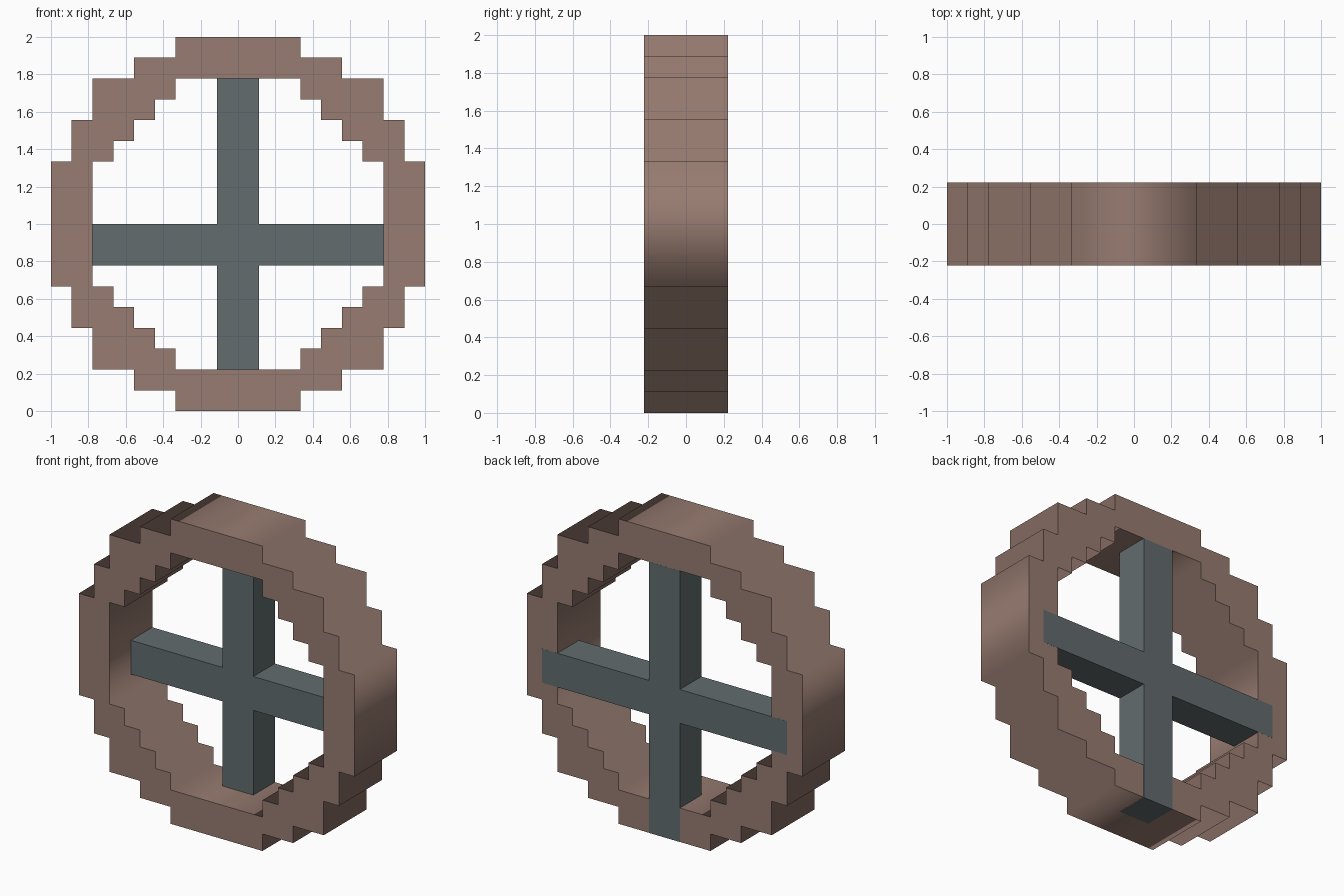
import bpy
from math import pi

if "Cube" in bpy.data.objects:
    bpy.data.objects.remove(bpy.data.objects["Cube"])

U = 1 / 9  # block grid size


def material(name, rgb):
    m = bpy.data.materials.new(name)
    m.diffuse_color = (*rgb, 1)
    m.use_nodes = True
    m.node_tree.nodes["Principled BSDF"].inputs["Base Color"].default_value = m.diffuse_color
    return m


def stepped_loop(steps):
    """Mirror a stepped quarter outline into a closed loop around the centre."""
    right = steps + [(x, -z) for x, z in reversed(steps)]
    return right + [(-x, z) for x, z in reversed(right)]


# Stepped rim: outer and inner outlines, filled and extruded
outer = [(3, 9), (3, 8), (5, 8), (5, 7), (7, 7), (7, 5), (8, 5), (8, 3), (9, 3)]
inner = [(3, 7), (3, 6), (4, 6), (4, 5), (5, 5), (5, 4), (6, 4), (6, 3), (7, 3)]
curve = bpy.data.curves.new("rim", "CURVE")
curve.dimensions = "2D"
curve.fill_mode = "BOTH"
curve.extrude = 2 * U
for steps in (outer, inner):
    pts = stepped_loop(steps)
    sp = curve.splines.new("POLY")
    sp.points.add(len(pts) - 1)
    for p, (x, z) in zip(sp.points, pts):
        p.co = (x * U, z * U, 0, 1)
    sp.use_cyclic_u = True
rim = bpy.data.objects.new("rim", curve)
bpy.context.collection.objects.link(rim)
rim.location.z = 1
rim.rotation_euler.x = pi / 2
bpy.context.view_layer.objects.active = rim
rim.select_set(True)
bpy.ops.object.convert(target="MESH")
rim.data.materials.clear()
rim.data.materials.append(material("brown", (0.31, 0.2, 0.165)))

# Cross: a plus-shaped slab in the rear half, set into the rim and
# a hair proud of its back and bottom so it stays visible there
E = 0.0005
a, b = U, 8 * U
plus = [(-a, -b - E), (a, -b - E), (a, -a), (b, -a), (b, a), (a, a),
        (a, b), (-a, b), (-a, a), (-b, a), (-b, -a), (-a, -a)]
n = len(plus)
verts = [(x, y, z + 8 * U) for y in (0, 2 * U + E) for x, z in plus]
faces = [list(range(n)), list(range(2 * n - 1, n - 1, -1))]
faces += [[(i + 1) % n, i, n + i, n + (i + 1) % n] for i in range(n)]
mesh = bpy.data.meshes.new("cross_spokes")
mesh.from_pydata(verts, [], faces)
mesh.materials.append(material("slate", (0.122, 0.15, 0.156)))
cross = bpy.data.objects.new("cross_spokes", mesh)
bpy.context.collection.objects.link(cross)
